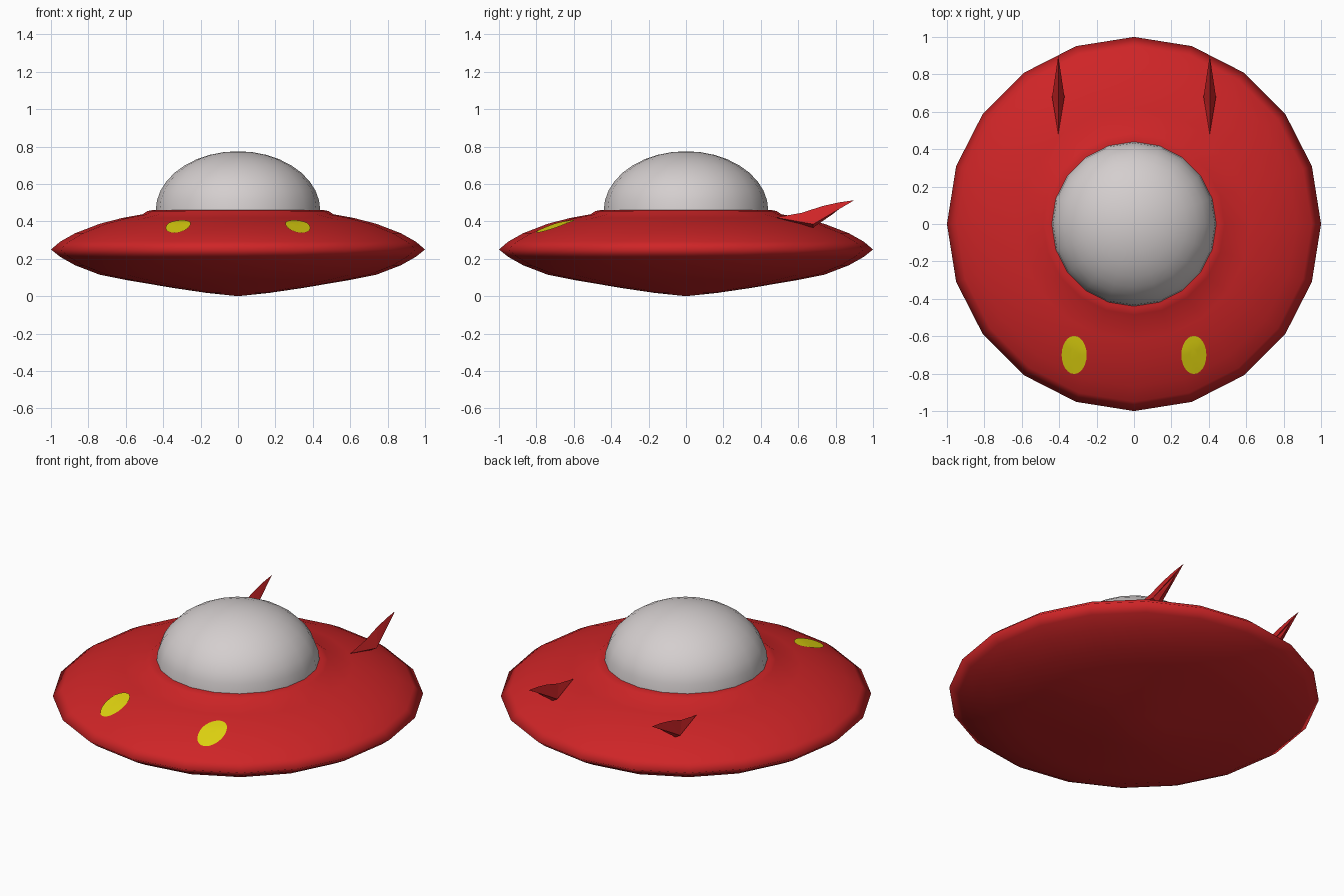
import bpy, bmesh, math
from mathutils import Vector
from mathutils.bvhtree import BVHTree

if "Cube" in bpy.data.objects:
    bpy.data.objects.remove(bpy.data.objects["Cube"])

SIDES = 20


def material(name, rgb):
    m = bpy.data.materials.new(name)
    m.diffuse_color = (*rgb, 1)
    m.use_nodes = True
    m.node_tree.nodes["Principled BSDF"].inputs["Base Color"].default_value = m.diffuse_color
    return m


red = material("red paint", (0.62, 0.018, 0.02))
grey = material("pale grey", (0.66, 0.62, 0.62))
yellow = material("yellow", (0.75, 0.66, 0.005))


def finish(name, bm, mat, smooth):
    bmesh.ops.recalc_face_normals(bm, faces=bm.faces)
    me = bpy.data.meshes.new(name)
    bm.to_mesh(me)
    bm.free()
    me.materials.append(mat)
    for p in me.polygons:
        p.use_smooth = smooth
    ob = bpy.data.objects.new(name, me)
    bpy.context.collection.objects.link(ob)
    return ob


def lathe(profile):
    """Revolve (radius, z) points about z; a zero radius makes a pole."""
    bm = bmesh.new()
    rings = []
    for r, z in profile:
        n = 1 if r == 0 else SIDES
        rings.append([bm.verts.new((r * math.cos(2 * math.pi * i / SIDES),
                                    r * math.sin(2 * math.pi * i / SIDES), z))
                      for i in range(n)])
    for a, b in zip(rings, rings[1:]):
        for i in range(SIDES):
            j = (i + 1) % SIDES
            quad = [a[i % len(a)], a[j % len(a)], b[j % len(b)], b[i % len(b)]]
            bm.faces.new(list(dict.fromkeys(quad)))
    return bm


# Saucer hull with a small collar around the dome
hull = lathe([(0, 0.0), (0.17, 0.018), (0.34, 0.043), (0.6, 0.087), (0.74, 0.115),
              (0.87, 0.165), (0.95, 0.21), (1.0, 0.25), (0.95, 0.292), (0.87, 0.337),
              (0.74, 0.387), (0.62, 0.418), (0.51, 0.438), (0.485, 0.455),
              (0.455, 0.461), (0.42, 0.461), (0, 0.461)])
bmesh.ops.recalc_face_normals(hull, faces=hull.faces)
surface = BVHTree.FromBMesh(hull)
finish("hull", hull, red, True)

# Dome
steps = 9
dome = [(0.44 * math.cos(math.pi / 2 * i / steps),
         0.458 + 0.317 * math.sin(math.pi / 2 * i / steps)) for i in range(steps)]
finish("dome", lathe(dome + [(0, 0.775)]), grey, True)


# Headlights: thin oval plates draped on the hull
def headlight(name, cx):
    bm = bmesh.new()

    def drape(x, y):
        hit = surface.ray_cast(Vector((x, y, 2)), Vector((0, 0, -1)))[0]
        return bm.verts.new((x, y, hit.z + 0.005))
    n = 24
    rings = [[drape(cx + 0.067 * k * math.cos(2 * math.pi * i / n),
                    -0.70 + 0.102 * k * math.sin(2 * math.pi * i / n))
              for i in range(n)] for k in (0.35, 0.7, 1.0)]
    bm.faces.new(rings[0])
    for a, b in zip(rings, rings[1:]):
        for i in range(n):
            j = (i + 1) % n
            bm.faces.new((a[i], b[i], b[j], a[j]))
    finish(name, bm, yellow, True)


# Swept tail fins: side outline with a ridge point on each face
def fin(name, cx):
    outline = [(0.48, 0.421), (0.62, 0.446), (0.73, 0.482), (0.82, 0.502), (0.90, 0.513),
               (0.83, 0.474), (0.775, 0.432), (0.71, 0.388), (0.68, 0.366)]
    bm = bmesh.new()
    rim = [bm.verts.new((cx, y, z)) for y, z in outline]
    for s in (-1, 1):
        ridge = bm.verts.new((cx + s * 0.033, 0.68, 0.385))
        for i in range(len(rim)):
            bm.faces.new((ridge, rim[i], rim[(i + 1) % len(rim)]))
    finish(name, bm, red, False)


for side, s in (("left", -1), ("right", 1)):
    headlight(side + "_headlight", 0.32 * s)
    fin(side + "_fin", 0.405 * s)
